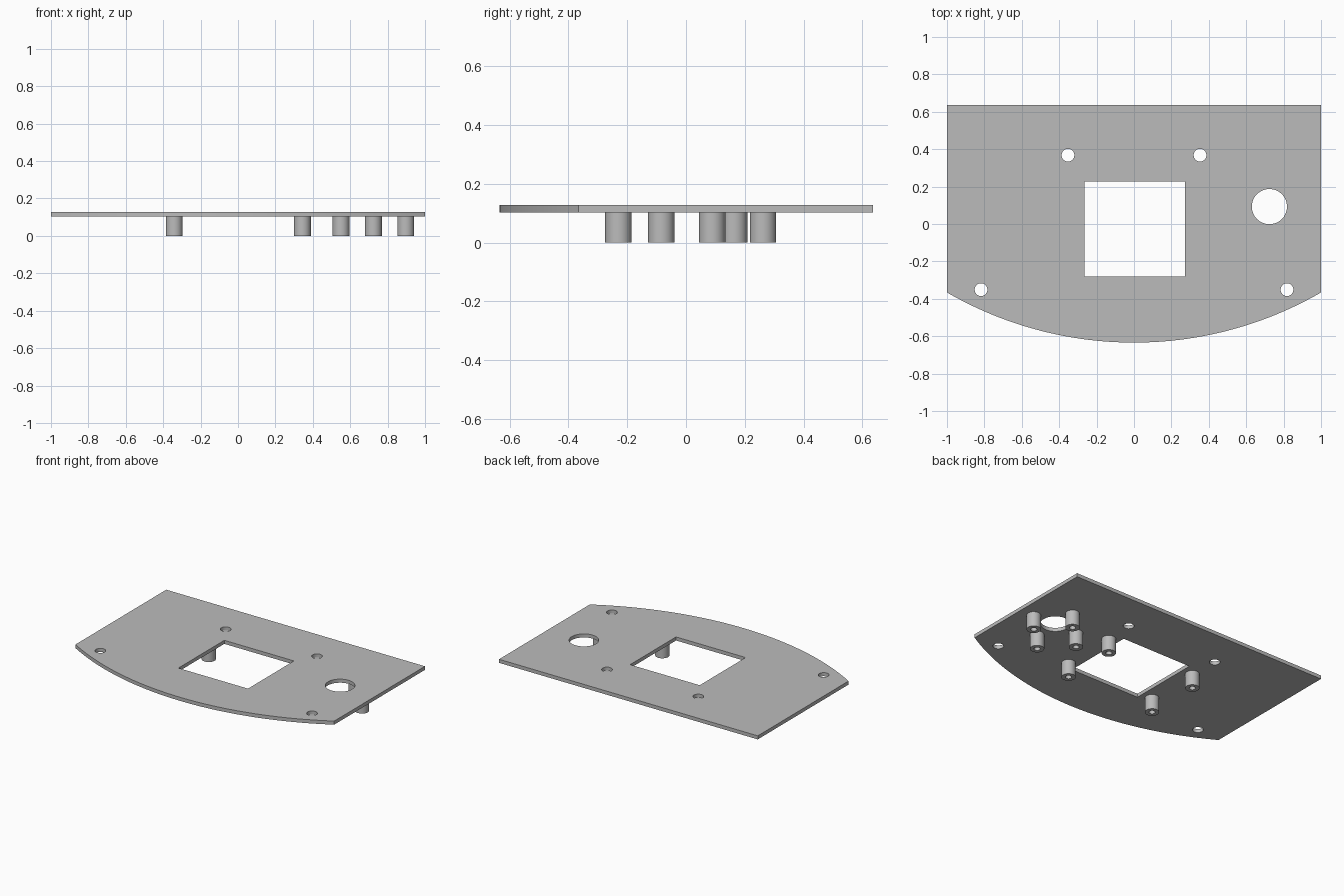
import bpy, bmesh
from math import sin, cos, asin, pi, radians

cube = bpy.data.objects.get("Cube")
if cube:
    bpy.data.objects.remove(cube, do_unlink=True)

grey = bpy.data.materials.new("plain grey")
grey.use_nodes = True
COLOUR = (0.5, 0.5, 0.5, 1)
grey.diffuse_color = COLOUR
grey.node_tree.nodes["Principled BSDF"].inputs["Base Color"].default_value = COLOUR

PLATE_BOTTOM, PLATE_TOP = 0.103, 0.128


def circle(x, y, r, n=48):
    return [(x + r * cos(2 * pi * i / n), y + r * sin(2 * pi * i / n)) for i in range(n)]


def slab(name, loops, z0, z1):
    """Extrude a flat outline; the loops after the first are holes."""
    curve = bpy.data.curves.new(name + " outline", "CURVE")
    curve.dimensions = "2D"
    curve.fill_mode = "BOTH"
    curve.extrude = (z1 - z0) / 2
    for loop in loops:
        spline = curve.splines.new("POLY")
        spline.points.add(len(loop) - 1)
        for point, (x, y) in zip(spline.points, loop):
            point.co = (x, y, 0, 1)
        spline.use_cyclic_u = True
    source = bpy.data.objects.new(name + " outline", curve)
    mesh = bpy.data.meshes.new_from_object(source)
    bpy.data.objects.remove(source)
    bpy.data.curves.remove(curve)

    # Weld caps to walls
    bm = bmesh.new()
    bm.from_mesh(mesh)
    bmesh.ops.remove_doubles(bm, verts=bm.verts, dist=0.0001)
    bmesh.ops.recalc_face_normals(bm, faces=bm.faces)
    bm.to_mesh(mesh)
    bm.free()
    mesh.name = name
    mesh.materials.clear()
    mesh.materials.append(grey)

    obj = bpy.data.objects.new(name, mesh)
    obj.location.z = (z0 + z1) / 2
    bpy.context.collection.objects.link(obj)
    bpy.ops.object.select_all(action="DESELECT")
    obj.select_set(True)
    bpy.context.view_layer.objects.active = obj
    bpy.ops.object.shade_smooth_by_angle(angle=radians(30))
    return obj


# Plate outline: straight back and sides, bowed front
BACK, SIDE, FRONT = 0.636, -0.366, -0.634
sag = SIDE - FRONT
radius = (1 + sag * sag) / (2 * sag)
half = asin(1 / radius)
STEPS = 64
outline = [(1, BACK), (-1, BACK)]
for i in range(STEPS + 1):
    a = half * (2 * i / STEPS - 1)
    outline.append((radius * sin(a), FRONT + radius * (1 - cos(a))))

# Plate openings: square window, round port, four screw holes
window = [(-0.264, -0.281), (0.274, -0.281), (0.274, 0.226), (-0.264, 0.226)]
port = circle(0.724, 0.093, 0.094, 64)
screws = [circle(side * x, y, 0.034) for side in (-1, 1)
          for x, y in ((0.353, 0.368), (0.818, -0.351))]
slab("plate", [outline, window, port] + screws, PLATE_BOTTOM, PLATE_TOP)

# Hollow standoffs under the plate, around the window and the port
window_posts = [(x, y) for x in (-0.341, 0.344) for y in (-0.23, 0.164)]
port_posts = [(0.724 + dx * 0.173, 0.089 + dy * 0.173)
              for dx, dy in ((1, 0), (-1, 0), (0, 1), (0, -1))]
for group, posts in (("window", window_posts), ("port", port_posts)):
    for i, (x, y) in enumerate(posts, 1):
        slab(f"{group}_standoff_{i}", [circle(x, y, 0.045), circle(x, y, 0.02, 32)],
             0, PLATE_BOTTOM)
